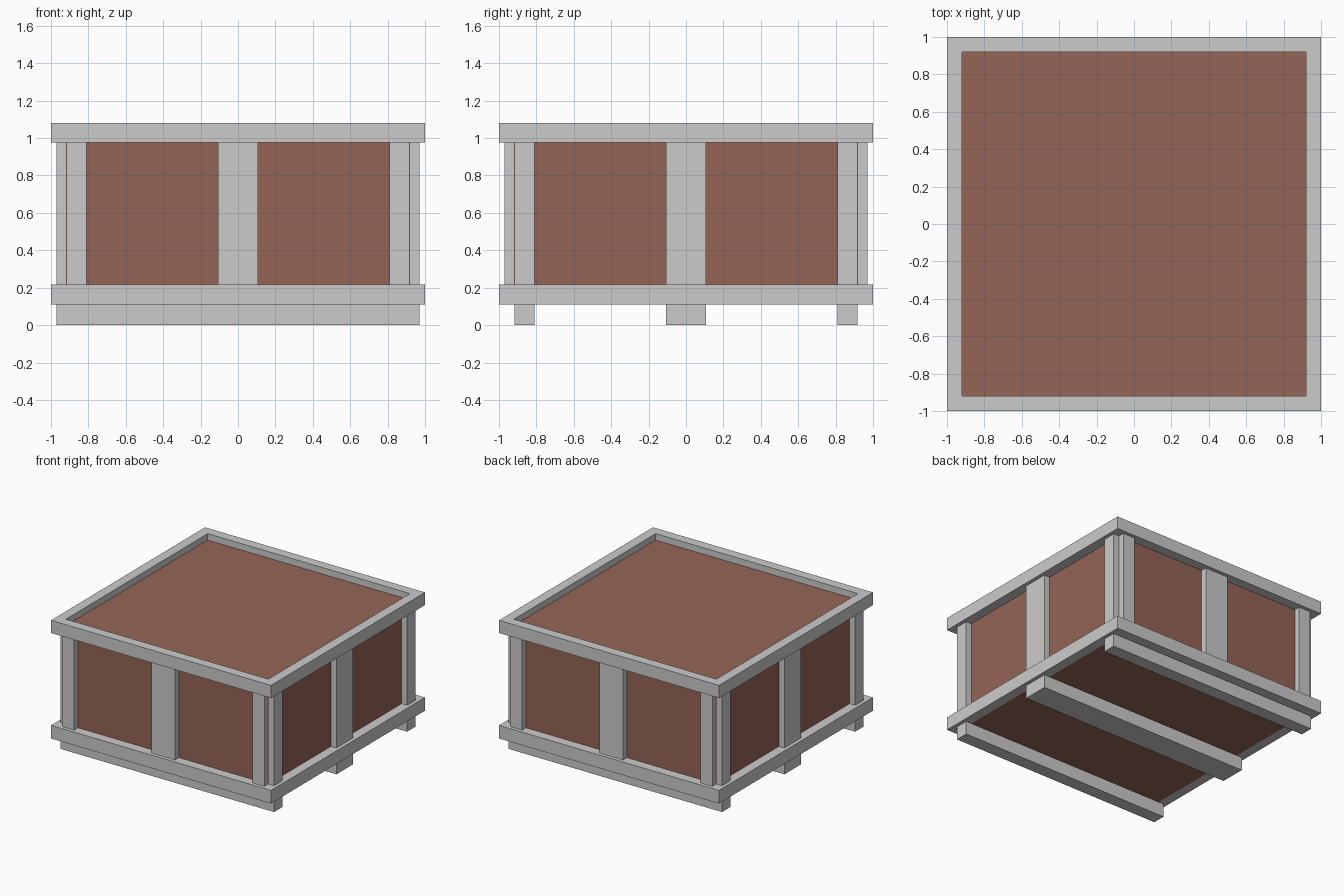
import bpy, bmesh
from mathutils import Matrix

if "Cube" in bpy.data.objects:
    bpy.data.objects.remove(bpy.data.objects["Cube"])

IN, POST, W = 0.92, 0.97, 0.107   # panel face, post face, half middle plank


def finish(name, bm):
    mesh = bpy.data.meshes.new(name)
    bmesh.ops.recalc_face_normals(bm, faces=bm.faces)
    bm.to_mesh(mesh)
    bm.free()
    obj = bpy.data.objects.new(name, mesh)
    bpy.context.collection.objects.link(obj)
    return obj


def box(name, lo, hi):
    bm = bmesh.new()
    size = [b - a for a, b in zip(lo, hi)]
    mid = [(a + b) / 2 for a, b in zip(lo, hi)]
    bmesh.ops.create_cube(bm, size=1, matrix=Matrix.Translation(mid) @ Matrix.Diagonal((*size, 1)))
    return finish(name, bm)


def frame(name, z0, z1):
    # square ring extruded upwards
    bm = bmesh.new()
    corners = [(-1, -1), (1, -1), (1, 1), (-1, 1)]
    outer, inner = [[bm.verts.new((x * r, y * r, z0)) for x, y in corners] for r in (1, IN)]
    faces = [bm.faces.new((outer[i], outer[i - 1], inner[i - 1], inner[i])) for i in range(4)]
    ext = bmesh.ops.extrude_face_region(bm, geom=faces, use_keep_orig=True)
    moved = [g for g in ext["geom"] if isinstance(g, bmesh.types.BMVert)]
    bmesh.ops.translate(bm, verts=moved, vec=(0, 0, z1 - z0))
    return finish(name, bm)


# brown panelled body, recessed below the top frame and flush underneath
wood = bpy.data.materials.new("brown_panel")
wood.diffuse_color = (0.3, 0.13, 0.095, 1)
wood.use_nodes = True
wood.node_tree.nodes["Principled BSDF"].inputs["Base Color"].default_value = wood.diffuse_color
body = box("crate_body", (-IN, -IN, 0.11), (IN, IN, 1.027))
body.data.materials.append(wood)

# top and bottom frames
frame("top_frame", 0.976, 1.08)
frame("bottom_frame", 0.109, 0.217)

# upright planks on all four sides, and runners underneath
spans = {"left": (-0.918, -0.81), "middle": (-W, W), "right": (0.81, 0.918)}
for pos, (a, b) in spans.items():
    for side, s in (("front", -1), ("back", 1)):
        lo, hi = sorted((s * IN, s * POST))
        box(f"{side}_{pos}_post", (a, lo, 0.217), (b, hi, 0.976))
    for side, s in (("left_side", -1), ("right_side", 1)):
        lo, hi = sorted((s * IN, s * POST))
        box(f"{side}_{pos}_post", (lo, a, 0.217), (hi, b, 0.976))
    box(f"{pos}_runner", (-POST, a, 0), (POST, b, 0.109))
